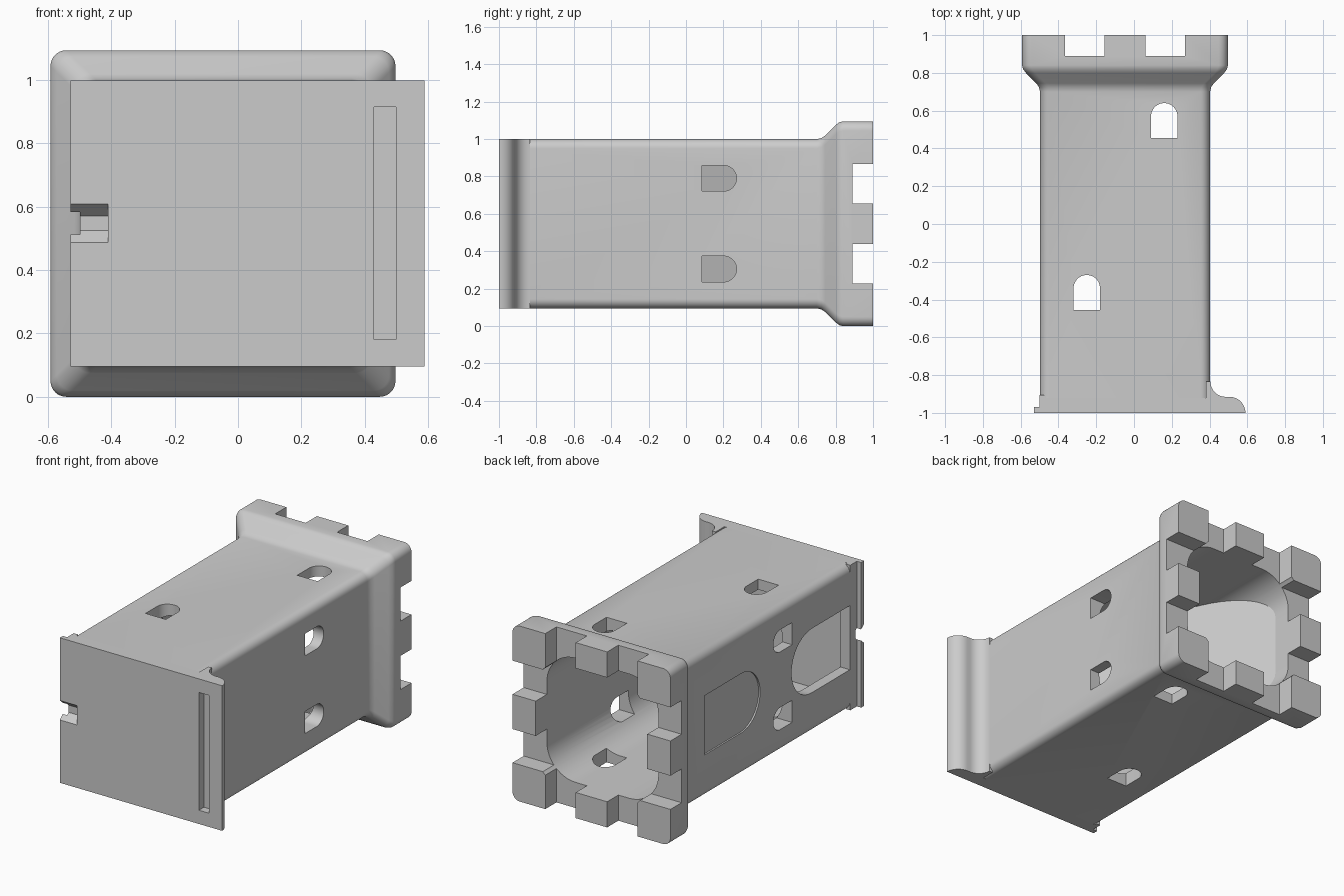
import bpy, bmesh
from math import sin, cos, pi, radians
from mathutils import Vector

cube = bpy.data.objects.get("Cube")
if cube:
    bpy.data.objects.remove(cube)

CX, CZ = -0.0475, 0.547          # axis of the tower, which lies along y
HX, HZ = 0.45, 0.4525            # half sizes of the shaft
FLOOR = -0.92                    # top of the base slab

stone = bpy.data.materials.new("stone grey")
stone.use_nodes = True
GREY = (0.6, 0.6, 0.6, 1)
stone.diffuse_color = GREY
stone.node_tree.nodes["Principled BSDF"].inputs["Base Color"].default_value = GREY


def finish(name, bm):
    bmesh.ops.recalc_face_normals(bm, faces=bm.faces)
    mesh = bpy.data.meshes.new(name)
    bm.to_mesh(mesh)
    bm.free()
    mesh.materials.append(stone)
    obj = bpy.data.objects.new(name, mesh)
    bpy.context.collection.objects.link(obj)
    return obj


def loft(name, rings):
    """Closed solid through rings with equal point counts."""
    bm = bmesh.new()
    loops = [[bm.verts.new(p) for p in ring] for ring in rings]
    n = len(loops[0])
    for a, b in zip(loops, loops[1:]):
        for i in range(n):
            j = (i + 1) % n
            bm.faces.new((a[i], a[j], b[j], b[i]))
    bm.faces.new(loops[0])
    bm.faces.new(loops[-1])
    return finish(name, bm)


def prism(name, profile, axis, lo, hi):
    """Extrude a 2D profile along an axis; second profile value is y unless axis is y."""
    def place(p, d):
        if axis == "x":
            return (d, p[1], p[0])
        if axis == "y":
            return (p[0], d, p[1])
        return (p[0], p[1], d)
    return loft(name, [[place(p, d) for p in profile] for d in (lo, hi)])


def arc(cx, cy, r, a0, a1, n=12):
    return [(cx + r * cos(radians(a0 + (a1 - a0) * i / n)),
             cy + r * sin(radians(a0 + (a1 - a0) * i / n))) for i in range(n + 1)]


def rounded(hx, hz, r, n=8):
    pts = []
    for k, (sx, sz) in enumerate(((1, 1), (-1, 1), (-1, -1), (1, -1))):
        pts += arc(CX + sx * (hx - r), CZ + sz * (hz - r), r, 90 * k, 90 * k + 90, n)
    return pts


def arch(centre, half, flat, tip):
    """Arched outline with its flat end and round tip along y."""
    s = 1 if tip > flat else -1
    pts = arc(centre, tip - s * half, half, 0, 180 * s, 20)
    return [(centre + half, flat)] + pts + [(centre - half, flat)]


def rect(x0, x1, y0, y1):
    return [(x0, y0), (x1, y0), (x1, y1), (x0, y1)]


def boolean(obj, cutter, operation="DIFFERENCE"):
    cutter.hide_render = True
    mod = obj.modifiers.new("cut", "BOOLEAN")
    mod.operation, mod.solver, mod.object = operation, "EXACT", cutter
    bpy.context.view_layer.objects.active = obj
    bpy.ops.object.modifier_apply(modifier=mod.name)
    bpy.data.objects.remove(cutter)


def smooth(obj):
    bpy.ops.object.select_all(action="DESELECT")
    obj.select_set(True)
    bpy.context.view_layer.objects.active = obj
    bpy.ops.object.shade_smooth_by_angle(angle=radians(30))


# Shaft flaring out into the crown
profile = [(FLOOR, 0), (0.70, 0), (0.725, 0.006), (0.745, 0.02), (0.80, 0.075),
           (0.82, 0.09), (0.84, 0.095), (1.0, 0.095)]
tower = loft("tower_shell", [[(x, y, z) for x, z in rounded(HX + g, HZ + g, 0.05)]
                             for y, g in profile])

# Hollow inside
boolean(tower, prism("cavity", rounded(HX - 0.065, HZ - 0.065, 0.2, 12), "y", -1.1, 1.1))

# Gaps between the battlements
for s in (-1, 1):
    gx, gz, w = CX + s * 0.2135, CZ + s * 0.2135, 0.105
    boolean(tower, prism("gap", rect(gx - w, gx + w, 0.89, 1.1), "z", -0.2, 1.3))
    boolean(tower, prism("gap", rect(gz - w, gz + w, 0.89, 1.1), "x", -0.8, 0.8))

# Small windows through the top and underside
for x, flat in ((-0.25, -0.455), (0.16, 0.455)):
    boolean(tower, prism("window", arch(x, 0.07, flat, flat + 0.185), "z", -0.2, 1.3))

# Small windows on both flanks
for z in (0.305, 0.79):
    boolean(tower, prism("window", arch(z, 0.069, 0.085, 0.27), "x", 0.2, 0.7))
    boolean(tower, prism("window", arch(z, 0.069, -0.335, -0.15), "x", -0.8, -0.3))

# Arched doorway and the shallow arched panel above it
boolean(tower, prism("doorway", arch(CZ, 0.2, -0.905, -0.33), "x", -0.8, -0.3))
boolean(tower, prism("panel", arch(CZ, 0.185, 0.53, -0.02), "x", -0.8, CX - HX + 0.01))
smooth(tower)

# Base slab with a lip on one side and a curved foot on the other
foot = ([(-0.53, -1)] + arc(0.505, -1, 0.085, 0, 90) + arc(0.485, -0.835, 0.08, 270, 180)
        + [(0.38, -0.835), (0.38, FLOOR), (-0.47, FLOOR), (-0.47, -0.905),
           (-0.5, -0.905), (-0.5, -0.97), (-0.53, -0.97)])
base = prism("base", foot, "z", CZ - HZ, CZ + HZ)
boolean(base, prism("slot", rect(0.43, 0.5, 0.18, 0.915), "y", -1.1, -0.95))

# Tapered finger notch in the lip
notch = [(0.47, -1.02), (0.625, -1.02), (0.57, -0.955), (0.525, -0.955)]
boolean(base, prism("notch", notch, "x", -0.6, -0.41))
smooth(base)

# Sloping floor inside the tower
slope = [(-0.44, 0.79), (0.34, FLOOR), (0.28, FLOOR), (-0.44, 0.66)]
ramp = prism("sloping_floor", slope, "z", 0, 1.1)
boolean(ramp, prism("limit", rounded(HX - 0.06, HZ - 0.06, 0.2, 12), "y", -1.1, 1.1), "INTERSECT")
smooth(ramp)
